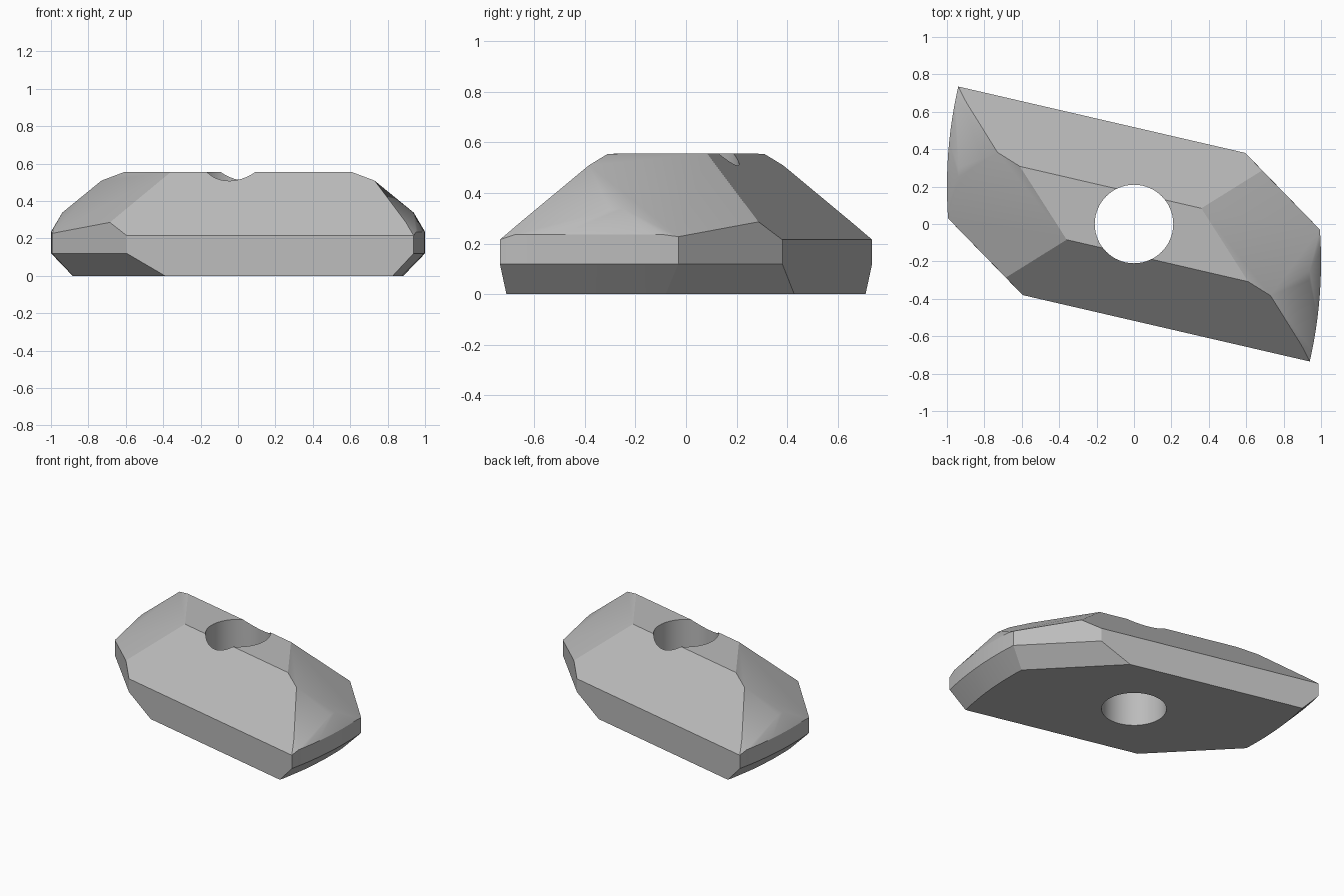
import bpy
import bmesh
import math

cube = bpy.data.objects.get("Cube")
if cube:
    bpy.data.objects.remove(cube, do_unlink=True)

TOP, BEVEL = 0.555, 0.12
SLANT = 0.231  # run of the long sides


def roof(x, y):
    """Height of the faceted roof: flat top, long slope, corner slope, end slope."""
    long_slope = TOP - 0.97 * (abs(y + SLANT * x) - 0.167)
    corner_slope = TOP - 1.496 * (0.395 * x + 0.25 * y - 0.1635)
    end_slope = 0.512 - 0.95 * (x - 0.73) + 0.225 * (y + 0.38)
    return min(TOP, long_slope, corner_slope, end_slope)


def long_side(x):
    """Depth of the front long wall."""
    return -0.5175 - SLANT * x


def end_arc(y, radius):
    """Bowed end, concentric around a distant centre."""
    return -1.4 + math.sqrt(radius ** 2 - (y + 0.2) ** 2)


def spread(a, b, count):
    return [a + (b - a) * i / (count - 1) for i in range(count)]


# One half of the corner points; the other half is turned by 180 degrees
points = []

# Roof corners and the peak of the cut corner wall
for x, y in [(0.36, 0.084), (0.61, -0.308), (0.73, -0.383), (0.685, 0.2865)]:
    points.append((x, y, roof(x, y)))

# Cut corner beside the long wall
back_y = -long_side(-0.595)
points += [(0.595, back_y, BEVEL), (0.595, back_y, 0.215),
           (0.39, -long_side(-0.39), 0)]

# Bowed end: wall, shoulder and underside bevel
ys = spread(-0.03, -0.735, 13)
for i, y in enumerate(ys):
    x = end_arc(y, 2.4)
    top = 0.227 if i == 0 else 0.215 if i == len(ys) - 1 else 0.235
    points += [(x, y, BEVEL), (x, y, top)]
for y in spread(-0.25, -0.65, 9):
    x = end_arc(y, 2.34)
    points.append((x, y, roof(x, y)))
for y in spread(-0.08, -0.709, 11):
    points.append((end_arc(y, 2.285), y, 0))

# Solid faceted body
bm = bmesh.new()
for x, y, z in points:
    bm.verts.new((x, y, z))
    bm.verts.new((-x, -y, z))
hull = bmesh.ops.convex_hull(bm, input=bm.verts)
loose = {g for g in hull["geom_interior"] + hull["geom_unused"]
         if isinstance(g, bmesh.types.BMVert)}
bmesh.ops.delete(bm, geom=list(loose), context='VERTS')
bmesh.ops.dissolve_limit(bm, angle_limit=math.radians(1.2),
                         verts=bm.verts, edges=bm.edges)
bmesh.ops.recalc_face_normals(bm, faces=bm.faces)
mesh = bpy.data.meshes.new("faceted_body")
bm.to_mesh(mesh)
bm.free()
body = bpy.data.objects.new("faceted_body", mesh)
bpy.context.collection.objects.link(body)

# Grey finish
grey = bpy.data.materials.new("plain_grey")
grey.use_nodes = True
grey.diffuse_color = (0.5, 0.5, 0.5, 1)
grey.node_tree.nodes["Principled BSDF"].inputs["Base Color"].default_value = (0.5, 0.5, 0.5, 1)
mesh.materials.append(grey)

# Round bore through the middle
bpy.ops.mesh.primitive_cylinder_add(vertices=64, radius=0.21, depth=2)
cutter = bpy.context.object
cutter.name = "bore_cutter"
cutter.hide_render = True
cutter.data.materials.append(grey)
bore = body.modifiers.new("bore", 'BOOLEAN')
bore.operation = 'DIFFERENCE'
bore.solver = 'EXACT'
bore.object = cutter

bpy.ops.object.select_all(action='DESELECT')
body.select_set(True)
bpy.context.view_layer.objects.active = body
bpy.ops.object.modifier_apply(modifier="bore")
bpy.data.objects.remove(cutter, do_unlink=True)
bpy.ops.object.shade_smooth_by_angle(angle=math.radians(28))
